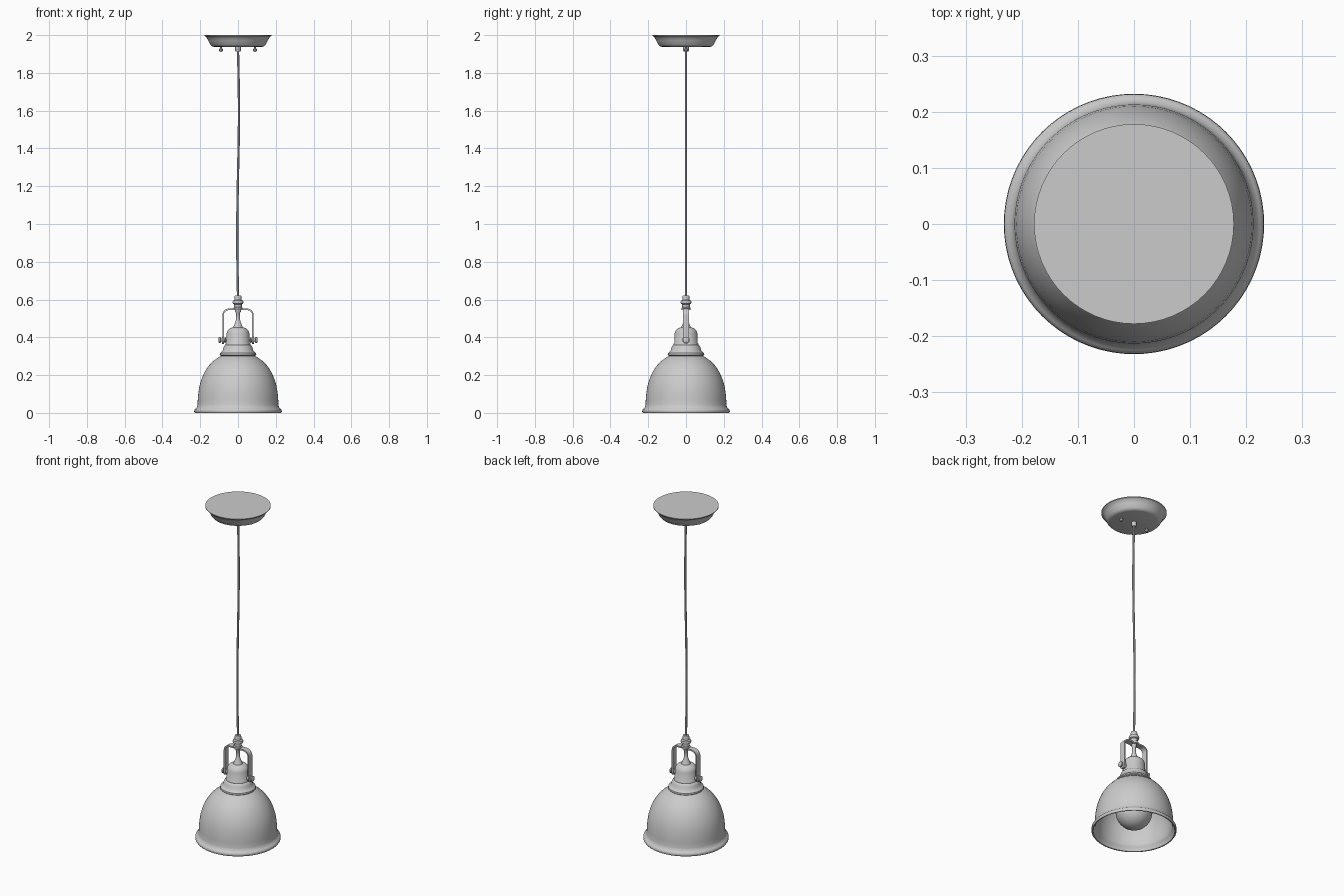
import bpy, bmesh, math
from mathutils import Vector

if "Cube" in bpy.data.objects:
    bpy.data.objects.remove(bpy.data.objects["Cube"])

grey = bpy.data.materials.new("light_grey")
grey.diffuse_color = (0.6, 0.6, 0.6, 1)
grey.use_nodes = True
grey.node_tree.nodes["Principled BSDF"].inputs["Base Color"].default_value = grey.diffuse_color


def finish(ob, angle=40):
    ob.data.materials.append(grey)
    bpy.ops.object.select_all(action='DESELECT')
    ob.select_set(True)
    bpy.context.view_layer.objects.active = ob
    bpy.ops.object.shade_smooth_by_angle(angle=math.radians(angle))
    return ob


def lathe(name, profile, loc=(0, 0, 0), rot=(0, 0, 0), seg=64, angle=40):
    """Revolve (radius, z) points around the z axis."""
    bm = bmesh.new()
    vs = [bm.verts.new((r, 0, z)) for r, z in profile]
    edges = [bm.edges.new(p) for p in zip(vs, vs[1:])]
    bmesh.ops.spin(bm, geom=vs + edges, cent=(0, 0, 0), axis=(0, 0, 1),
                   angle=math.tau, steps=seg, use_merge=True)
    bmesh.ops.remove_doubles(bm, verts=bm.verts, dist=1e-5)
    bmesh.ops.recalc_face_normals(bm, faces=bm.faces)
    me = bpy.data.meshes.new(name)
    bm.to_mesh(me)
    bm.free()
    ob = bpy.data.objects.new(name, me)
    bpy.context.collection.objects.link(ob)
    ob.location, ob.rotation_euler = loc, rot
    return finish(ob, angle)


# Ceiling canopy: shallow dish, flat on top
lathe("canopy", [(0, 2), (0.178, 2), (0.178, 1.996), (0.169, 1.992), (0.158, 1.972),
                 (0.147, 1.95), (0.138, 1.941), (0.128, 1.938), (0, 1.938)])
lathe("canopy_nut", [(0, 1.945), (0.015, 1.945), (0.015, 1.917), (0.011, 1.912),
                     (0, 1.912)], seg=24)
for side in (-1, 1):
    lathe("canopy_screw", [(0, 0.022), (0.004, 0.022), (0.004, 0.009), (0.009, 0.006),
                           (0.011, 0), (0.008, -0.007), (0, -0.01)],
          loc=(side * 0.09, 0, 1.921), seg=20)

# Hanging cord with a slight sway
cu = bpy.data.curves.new("cord", 'CURVE')
cu.dimensions = '3D'
cu.bevel_depth, cu.bevel_resolution = 0.006, 2
sp = cu.splines.new('POLY')
n = 32
sp.points.add(n)
for i, p in enumerate(sp.points):
    t = i / n
    p.co = (0.005 * math.sin(math.tau * t) * (1 if t < 0.5 else 0.8), 0, 1.92 - 1.31 * t, 1)
cord = bpy.data.objects.new("cord", cu)
bpy.context.collection.objects.link(cord)
bpy.context.view_layer.objects.active = cord
cord.select_set(True)
bpy.ops.object.convert(target='MESH')
finish(bpy.context.view_layer.objects.active)

# Cord grip above the yoke and stem below it
lathe("cord_grip", [(0, 0.622), (0.016, 0.622), (0.018, 0.615), (0.018, 0.598),
                    (0.027, 0.594), (0.029, 0.586), (0.027, 0.578), (0.02, 0.574),
                    (0.02, 0.56), (0.024, 0.556), (0.024, 0.545), (0, 0.545)], seg=32)
lathe("stem", [(0, 0.55), (0.015, 0.55), (0.015, 0.535), (0.01, 0.528), (0.01, 0.5),
               (0.013, 0.482), (0.021, 0.464), (0.026, 0.45), (0, 0.45)], seg=32)

# Yoke: flat strap bent into an arch, swept along its inner and outer outline
def arch(half, top, r):
    pts = [(half, 0.385)]
    pts += [(half - r + r * math.cos(a), top - r + r * math.sin(a))
            for a in (k * math.pi / 16 for k in range(9))]
    return pts + [(-x, z) for x, z in reversed(pts)]

bm = bmesh.new()
rows = []
for (xo, zo), (xi, zi) in zip(arch(0.083, 0.552, 0.035), arch(0.075, 0.544, 0.027)):
    rows.append([bm.verts.new(c) for c in ((xo, -0.017, zo), (xo, 0.017, zo),
                                           (xi, 0.017, zi), (xi, -0.017, zi))])
for a, b in zip(rows, rows[1:]):
    for k in range(4):
        bm.faces.new((a[k], a[(k + 1) % 4], b[(k + 1) % 4], b[k]))
bm.faces.new(rows[0])
bm.faces.new(rows[-1])
bmesh.ops.recalc_face_normals(bm, faces=bm.faces)
me = bpy.data.meshes.new("yoke")
bm.to_mesh(me)
bm.free()
yoke = bpy.data.objects.new("yoke", me)
bpy.context.collection.objects.link(yoke)
finish(yoke)

# Rounded strap ends and thumb screws on both sides
for side in (-1, 1):
    turn = (0, side * math.pi / 2, 0)
    lathe("yoke_end", [(0, 0.074), (0.02, 0.074), (0.02, 0.084), (0, 0.084)],
          loc=(0, 0, 0.385), rot=turn, seg=24)
    lathe("thumb_screw", [(0, 0.055), (0.007, 0.055), (0.007, 0.064), (0.014, 0.065),
                          (0.014, 0.071), (0.008, 0.073), (0.008, 0.09), (0.016, 0.092),
                          (0.016, 0.1), (0.011, 0.103), (0, 0.103)],
          loc=(0, 0, 0.385), rot=turn, seg=24)

# Socket cap with flared collar
lathe("socket_cap", [(0, 0.454), (0.03, 0.453), (0.044, 0.447), (0.055, 0.436),
                     (0.06, 0.422), (0.062, 0.37), (0.065, 0.366), (0.065, 0.36),
                     (0.071, 0.357), (0.077, 0.345), (0.081, 0.33), (0.088, 0.322),
                     (0.096, 0.316), (0.097, 0.307), (0.09, 0.302), (0, 0.302)])

# Bell shade: outer skin, rolled rim, inner skin
outer = [(0.06, 0.31), (0.088, 0.303), (0.108, 0.291), (0.134, 0.272), (0.158, 0.246),
         (0.178, 0.214), (0.193, 0.18), (0.204, 0.143), (0.21, 0.105), (0.213, 0.07),
         (0.214, 0.043), (0.218, 0.03), (0.225, 0.022), (0.231, 0.017),
         (0.232, 0.006), (0.228, 0)]
inner = [(r - 0.007, z - 0.004) for r, z in reversed(outer[:-3])]
lathe("shade", outer + [(0.222, 0.001)] + inner + [(0, 0.305)], seg=72, angle=50)

# Round bulb with neck
bulb = [(0, 0.3), (0.035, 0.3), (0.036, 0.25), (0.045, 0.222)]
bulb += [(0.1 * math.sin(a), 0.12 + 0.1 * math.cos(a))
         for a in (math.radians(d) for d in range(36, 181, 9))]
bulb[-1] = (0, 0.02)
lathe("bulb", bulb, seg=48, angle=60)
